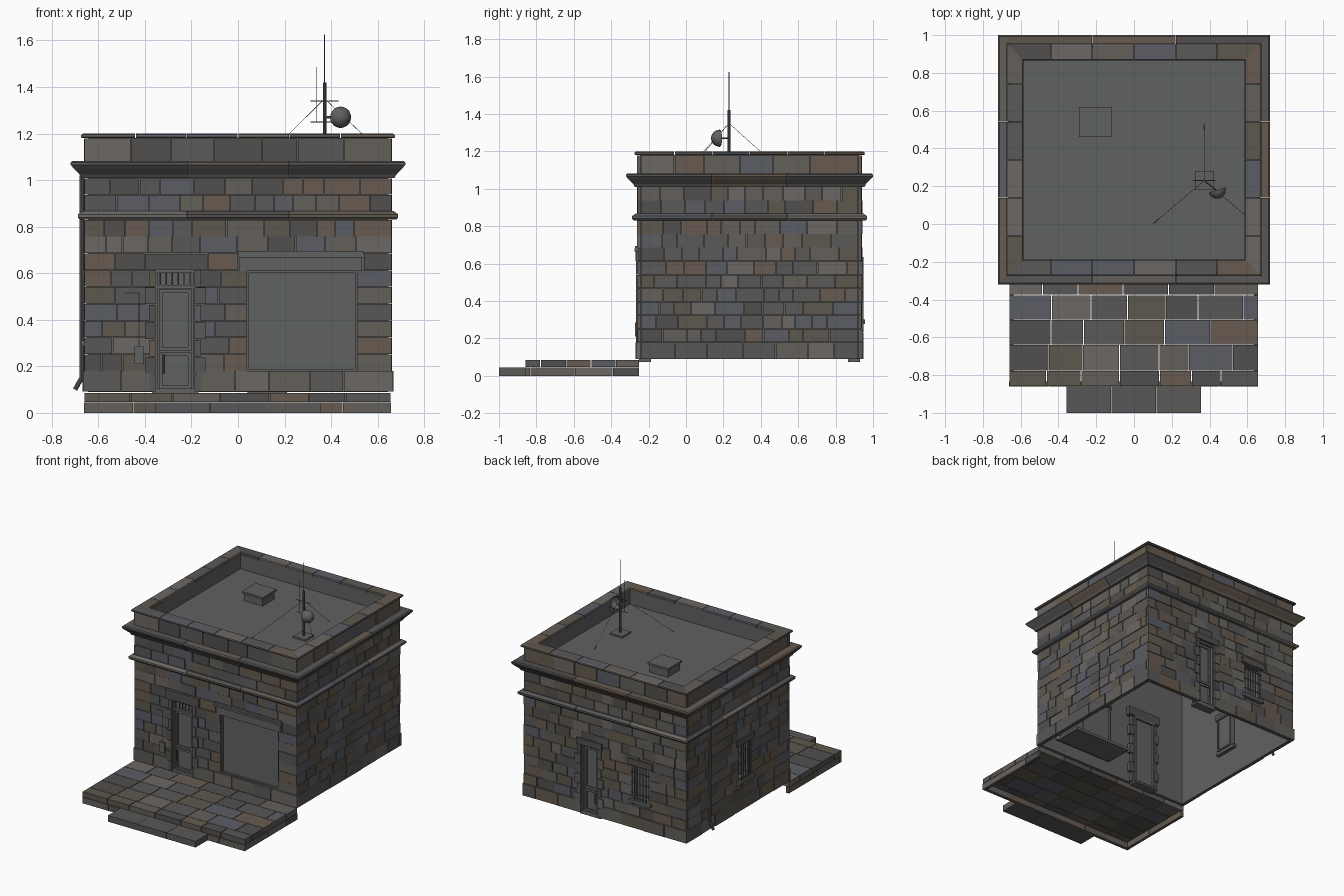
import bpy, bmesh, random
from mathutils import Vector, Matrix

if "Cube" in bpy.data.objects:
    bpy.data.objects.remove(bpy.data.objects["Cube"])

random.seed(7)
HX, HY, CY = 0.661, 0.602, 0.34      # wall half sizes and centre


def material(name, c):
    m = bpy.data.materials.new(name)
    m.diffuse_color = (*c, 1)
    m.use_nodes = True
    m.node_tree.nodes["Principled BSDF"].inputs["Base Color"].default_value = m.diffuse_color
    return m


STONES = [material("stone_%d" % i, c) for i, c in enumerate([
    (.105, .10, .095), (.125, .115, .105), (.085, .08, .075), (.135, .105, .08),
    (.11, .095, .075), (.105, .11, .13), (.145, .135, .125), (.095, .095, .098)])]
PLAIN = [material("dull_grey", (.118, .119, .119))]


def rnd():
    return random.randrange(len(STONES))


def finish(name, bm, mats, smooth=False):
    bmesh.ops.recalc_face_normals(bm, faces=bm.faces)
    me = bpy.data.meshes.new(name)
    bm.to_mesh(me)
    bm.free()
    for m in mats:
        me.materials.append(m)
    ob = bpy.data.objects.new(name, me)
    bpy.context.collection.objects.link(ob)
    if smooth:
        for p in me.polygons:
            p.use_smooth = True
    return ob


def box(bm, a, b, mat=0):
    lo = Vector([min(p) for p in zip(a, b)])
    hi = Vector([max(p) for p in zip(a, b)])
    r = bmesh.ops.create_cube(bm, size=1)
    for v in r["verts"]:
        v.co = Vector([l + (c + .5) * (h - l) for l, c, h in zip(lo, v.co, hi)])
    for f in {f for v in r["verts"] for f in v.link_faces}:
        f.material_index = mat


def rod(bm, a, b, r, sides=8):
    a, b = Vector(a), Vector(b)
    d = b - a
    rot = d.to_track_quat('Z', 'Y').to_matrix().to_4x4()
    bmesh.ops.create_cone(bm, cap_ends=True, segments=sides, radius1=r, radius2=r,
                          depth=d.length, matrix=Matrix.Translation((a + b) / 2) @ rot)


def place(side, u, o, z):
    """Point on a wall: u along it (from its centre), o outwards, z up."""
    return {"front": (u, CY - HY - o, z), "back": (u, CY + HY + o, z),
            "left": (-HX - o, CY + u, z), "right": (HX + o, CY + u, z)}[side]


def wbox(bm, side, u0, u1, o0, o1, z0, z1, mat=0):
    box(bm, place(side, u0, o0, z0), place(side, u1, o1, z1), mat)


# openings as u0, u1, z0, z1
DOOR, SHUTTER = (-.36, -.18, .09, .615), (.04, .51, .18, .61)
BDOOR, BWIN, LWIN = (.05, .20, .09, .59), (-.36, -.22, .30, .55), (-.155, -.01, .31, .57)
OPEN = {"front": [DOOR, SHUTTER], "back": [BDOOR, BWIN], "left": [LWIN], "right": []}
# zones kept clear of wall stones by lintels and hoods
CLEAR = {"front": [DOOR, SHUTTER, (-.40, -.13, .615, .68), (0, .54, .61, .695)],
         "back": [BDOOR, BWIN], "left": [LWIN], "right": []}


def split(a, b, lo, hi):
    cuts = [a]
    while b - cuts[-1] > hi:
        cuts.append(cuts[-1] + random.uniform(lo, hi * .9))
    if len(cuts) > 1 and b - cuts[-1] < lo * .5:
        cuts.pop()
    return list(zip(cuts, cuts[1:] + [b]))


def course(bm, side, z0, z1, off, lo, hi):
    L = HX + off if side in ("front", "back") else HY - .02
    spans = [(-L, L)]
    for a, b, c, d in CLEAR[side]:
        if min(z1, d) - max(z0, c) > .02:
            spans = [s for p, q in spans for s in ((p, min(q, a)), (max(p, b), q)) if s[1] - s[0] > .01]
    for p, q in spans:
        for u0, u1 in split(p, q, lo, hi):
            wbox(bm, side, u0 + .0015, u1 - .0015, -.02, off + random.uniform(-.005, .001),
                 z0 + .001, z1 - .001, rnd())


# stone courses on all four walls
for side in OPEN:
    bm = bmesh.new()
    course(bm, side, .09, .18, .006, .14, .24)
    h = (.83 - .18) / 9
    for i in range(9):
        course(bm, side, .18 + i * h, .18 + (i + 1) * h, 0, .07, .18)
    for z in (.865, .937):
        course(bm, side, z, z + .072, 0, .08, .17)
    course(bm, side, 1.08, 1.18, 0, .15, .24)
    finish("stone_wall_" + side, bm, STONES)

# thin hollow wall core with roof deck, open below
bm = bmesh.new()
box(bm, (-HX + .016, CY - HY + .016, .09), (HX - .016, CY + HY - .016, 1.18))
core = finish("wall_core", bm, PLAIN)
ix, iy = HX - .073, HY - .073
jx, jy = HX - .023, HY - .023
cuts = [((-jx, CY - jy, 0), (jx, CY + jy, 1.05)), ((-ix, CY - iy, 1.08), (ix, CY + iy, 1.3))]
cuts += [(place(s, a, .1, c if c > .1 else 0), place(s, b, -.12, d)) for s in OPEN for a, b, c, d in OPEN[s]]
for a, b in cuts:
    bm = bmesh.new()
    box(bm, a, b)
    cutter = finish("cutter", bm, [])
    cutter.hide_render = True
    cutter.hide_set(True)
    mod = core.modifiers.new("cut", 'BOOLEAN')
    mod.object, mod.operation, mod.solver = cutter, 'DIFFERENCE', 'EXACT'


def moulding(name, profile, n):
    """Mitred band around the building, in n stones per side."""
    bm = bmesh.new()
    for side in OPEN:
        L = HX if side in ("front", "back") else HY
        for i in range(n):
            ends = []
            for k in (i, i + 1):
                ring = []
                for o, z in profile:
                    u = -L - o if k == 0 else L + o if k == n else \
                        L * (2 * k / n - 1) + (.0015 if k == i else -.0015)
                    ring.append(bm.verts.new(place(side, u, o, z)))
                ends.append(ring)
            A, B = ends
            m = len(A)
            mat = rnd()
            fs = [bm.faces.new(A), bm.faces.new(B)]
            fs += [bm.faces.new((A[j], A[(j + 1) % m], B[(j + 1) % m], B[j])) for j in range(m)]
            for f in fs:
                f.material_index = mat
    finish(name, bm, STONES)


moulding("string_course", [(-.02, .83), (.018, .83), (.027, .84), (.027, .853), (.008, .867), (-.02, .867)], 3)
moulding("cornice", [(-.02, 1.01), (.012, 1.01), (.02, 1.025), (.045, 1.05), (.058, 1.066),
                     (.058, 1.076), (.05, 1.082), (-.02, 1.082)], 3)
moulding("parapet_cap", [(-.076, 1.18), (.010, 1.18), (.014, 1.186), (.012, 1.195), (.004, 1.2),
                         (-.07, 1.2), (-.076, 1.194)], 6)

# terrace paving, hollow underneath
bm = bmesh.new()
rows = [-.25, -.376, -.508, -.64, -.778, -.86]
for y0, y1 in zip(rows, rows[1:]):
    for x0, x1 in split(-.662, .658, .15, .27):
        box(bm, (x0 + .002, y0 - .0015, .047), (x1 - .002, y1 + .0015, .085), rnd())
finish("terrace_paving", bm, STONES)

# terrace skirt stones on three sides
bm = bmesh.new()
for x0, x1 in split(-.662, .658, .18, .3):
    box(bm, (x0 + .001, -.86, 0), (x1 - .001, -.835, .044), rnd())
for y0, y1 in split(-.833, -.25, .15, .3):
    for s in (-.66, .635):
        box(bm, (s, y0 + .001, 0), (s + .022, y1 - .001, .044), rnd())
finish("terrace_skirt", bm, STONES)

# front step
bm = bmesh.new()
for i in range(3):
    box(bm, (-.357 + i * .238, -1, 0), (-.1205 + i * .238, -.861, .045), rnd())
finish("front_step", bm, STONES)


def frame(bm, side, a, b, c, d, t, o0, o1):
    wbox(bm, side, a, a + t, o0, o1, c, d)
    wbox(bm, side, b - t, b, o0, o1, c, d)
    wbox(bm, side, a + t, b - t, o0, o1, d - t, d)
    wbox(bm, side, a + t, b - t, o0, o1, c, c + t)


def door(name, side, a, b, c, d, top):
    bm = bmesh.new()
    frame(bm, side, a, b, c, d, .014, -.06, -.012)
    wbox(bm, side, a, b, -.045, -.035, c, d)
    frame(bm, side, a + .02, b - .02, c + .012, c + .17, .015, -.04, -.026)
    frame(bm, side, a + .02, b - .02, c + .175, top, .015, -.04, -.026)
    rod(bm, place(side, a + .04, -.015, c + .08), place(side, a + .04, -.015, c + .16), .004)
    wbox(bm, side, a - .01, b + .01, -.075, -.012, .075, .09)
    if d - top > .05:   # transom bars
        wbox(bm, side, a, b, -.04, -.015, top + .005, top + .02)
        for i in range(1, 7):
            u = a + (b - a) * i / 7
            rod(bm, place(side, u, -.022, top + .02), place(side, u, -.022, d - .01), .003, 6)
    finish(name, bm, PLAIN)


door("front_door", "front", *DOOR, .53)
door("back_door", "back", *BDOOR, .57)

# alternating jamb stones beside the doors
bm = bmesh.new()
for side, (a, b, c, d) in (("front", DOOR), ("back", BDOOR)):
    for i in range(7):
        h, w = (d - c) / 7, .04 if i % 2 else .022
        for u0, u1 in ((a - w, a + .006), (b - .006, b + w)):
            wbox(bm, side, u0, u1, -.05, .006, c + i * h + .002, c + (i + 1) * h - .002, rnd())
finish("door_jamb_stones", bm, STONES)

# lintels
bm = bmesh.new()
wbox(bm, "front", -.40, -.13, -.06, .008, .615, .68, 2)
for side, (a, b, c, d) in (("back", BDOOR), ("back", BWIN), ("left", LWIN)):
    wbox(bm, side, a - .03, b + .03, -.05, .007, d, d + .045, 2)
finish("lintels", bm, STONES)

# shop shutter, its hood and the counter inside
bm = bmesh.new()
a, b, c, d = SHUTTER
frame(bm, "front", a, b, c, d, .008, -.06, -.01)
wbox(bm, "front", a, (a + b) / 2 - .001, -.04, -.025, c, d)
wbox(bm, "front", (a + b) / 2 + .001, b, -.04, -.025, c, d)
wbox(bm, "front", .007, .53, -.03, .006, .61, .665)
wbox(bm, "front", -.005, .545, -.03, .014, .665, .68)
wbox(bm, "front", 0, .54, -.03, .010, .68, .695)
wbox(bm, "front", a, b, -.25, -.045, .17, .19)
finish("shutter_window", bm, PLAIN)

# barred windows
for side, (a, b, c, d) in (("back", BWIN), ("left", LWIN)):
    bm = bmesh.new()
    frame(bm, side, a, b, c, d, .012, -.06, -.01)
    wbox(bm, side, a, b, -.05, -.045, c, d)
    wbox(bm, side, a - .02, b + .02, -.05, .014, c - .022, c)
    for i in range(1, 6):
        u = a + (b - a) * i / 6
        rod(bm, place(side, u, .004, c), place(side, u, .004, d), .0035, 6)
    for t in (.2, .5, .8):
        z = c + (d - c) * t
        wbox(bm, side, a - .004, b + .004, .001, .007, z - .003, z + .003)
    finish("barred_window_" + side, bm, PLAIN)

# call box with conduit beside the front door
bm = bmesh.new()
wbox(bm, "front", -.445, -.405, -.01, .012, .21, .285)
rod(bm, place("front", -.425, .004, .28), place("front", -.425, .004, .515), .0022)
rod(bm, place("front", -.42, .004, .515), place("front", -.485, .004, .515), .0022)
finish("call_box", bm, PLAIN)

# downpipe
bm = bmesh.new()
rod(bm, (-.672, .68, 1.02), (-.672, .68, .145), .01, 10)
rod(bm, (-.672, .68, .15), (-.70, .68, .10), .01, 10)
finish("downpipe", bm, PLAIN)

# roof hatch
bm = bmesh.new()
box(bm, (-.28, .47, 1.08), (-.13, .61, 1.135))
box(bm, (-.29, .46, 1.135), (-.12, .62, 1.15))
finish("roof_hatch", bm, PLAIN)

# aerial mast with crossbars, whips and guy wires
X, Y = .372, .23
bm = bmesh.new()
box(bm, (X - .05, Y - .05, 1.08), (X + .05, Y + .05, 1.092))
rod(bm, (X, Y, 1.09), (X, Y, 1.42), .008, 10)
rod(bm, (X, Y, 1.42), (X, Y, 1.625), .0022, 6)
for z in (1.25, 1.34):
    rod(bm, (X - .06, Y, z), (X + .06, Y, z), .0025, 6)
rod(bm, (X - .034, Y, 1.25), (X - .034, Y, 1.485), .0018, 6)
for x, y, z in ((.10, 0, 1.08), (X, .53, 1.08), (.585, .05, 1.15)):
    rod(bm, (X, Y, 1.35), (x, y, z), .0012, 5)
rod(bm, (X, Y, 1.27), (.435, .18, 1.27), .005, 6)
finish("aerial_mast", bm, PLAIN)

# dish bulging to the front
bm = bmesh.new()
bmesh.ops.create_uvsphere(bm, u_segments=20, v_segments=12, radius=.046)
bmesh.ops.delete(bm, geom=[v for v in bm.verts if v.co.z < -.002], context='VERTS')
rot = Vector((.3, -1, 0)).to_track_quat('Z', 'Y').to_matrix().to_4x4()
bmesh.ops.transform(bm, verts=bm.verts, matrix=Matrix.Translation((.44, .18, 1.27)) @ rot)
finish("aerial_dish", bm, PLAIN, True)
